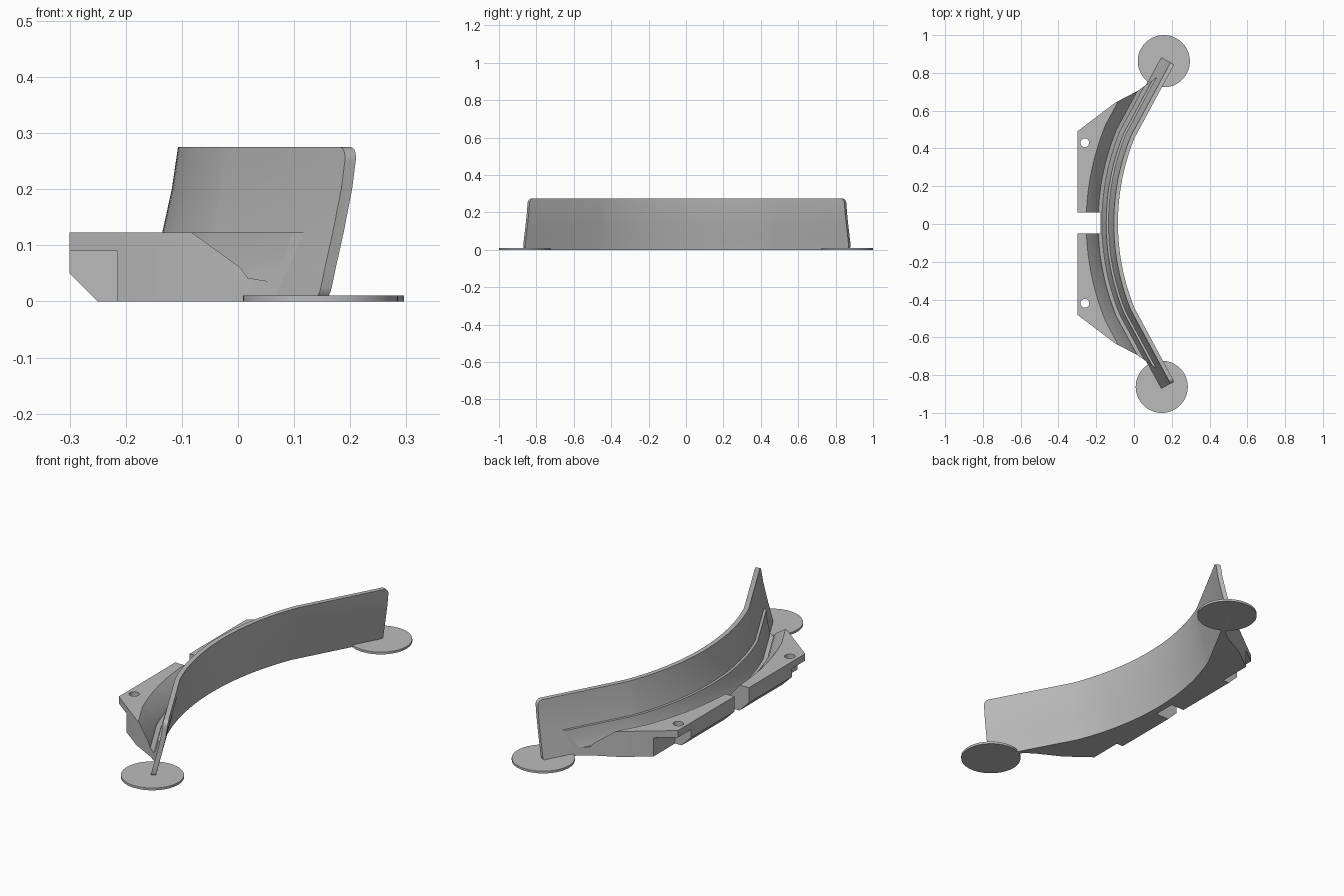
import bpy, bmesh, math
from mathutils import Vector

if "Cube" in bpy.data.objects:
    bpy.data.objects.remove(bpy.data.objects["Cube"])

grey = bpy.data.materials.new("plain_grey")
grey.use_nodes = True
colour = (0.5, 0.5, 0.5, 1)
grey.diffuse_color = colour
grey.node_tree.nodes["Principled BSDF"].inputs["Base Color"].default_value = colour

SHIFT = 0.005    # the whole part sits slightly towards +y


def finish(bm, name):
    bmesh.ops.recalc_face_normals(bm, faces=bm.faces[:])
    mesh = bpy.data.meshes.new(name)
    bm.to_mesh(mesh)
    bm.free()
    mesh.materials.append(grey)
    ob = bpy.data.objects.new(name, mesh)
    bpy.context.collection.objects.link(ob)
    return ob


def smooth(ob, degrees):
    bpy.ops.object.select_all(action='DESELECT')
    ob.select_set(True)
    bpy.context.view_layer.objects.active = ob
    bpy.ops.object.shade_smooth_by_angle(angle=math.radians(degrees))


# Plan path: an arc with a straight wing at each end
def plan_path(radius=1.2, half=0.45, steps=32):
    limit = math.asin(half / radius)
    pts = []
    for i in range(steps + 1):
        a = limit * (2 * i / steps - 1)
        pts.append(Vector((-0.085 + radius * (1 - math.cos(a)), radius * math.sin(a) + SHIFT)))
    return [Vector((0.213, -0.84 + SHIFT))] + pts + [Vector((0.213, 0.84 + SHIFT))]


def sweep(profile):
    """Sweep a closed (outward offset, height) profile along the path."""
    path = plan_path()
    bm = bmesh.new()
    rings = []
    for i, p in enumerate(path):
        dirs = []
        if i > 0:
            dirs.append((p - path[i - 1]).normalized())
        if i < len(path) - 1:
            dirs.append((path[i + 1] - p).normalized())
        t = sum(dirs, Vector((0, 0))).normalized()
        stretch = 1 / t.dot(dirs[0])
        n = Vector((-t.y, t.x)) * stretch
        rings.append([bm.verts.new((p.x + n.x * o, p.y + n.y * o, z)) for o, z in profile])
    for a, b in zip(rings, rings[1:]):
        for j in range(len(profile)):
            k = (j + 1) % len(profile)
            bm.faces.new((a[j], a[k], b[k], b[j]))
    bm.faces.new(rings[0])
    bm.faces.new(rings[-1])
    return bm, rings


def prism(name, outline, low, high, axis='Z'):
    """Extrude an outline along z, or an x-z outline along y."""
    def place(p, h):
        return (p[0], p[1], h) if axis == 'Z' else (p[0], h, p[1])
    bm = bmesh.new()
    a = [bm.verts.new(place(p, low)) for p in outline]
    b = [bm.verts.new(place(p, high)) for p in outline]
    bm.faces.new(a)
    bm.faces.new(b)
    for i in range(len(a)):
        j = (i + 1) % len(a)
        bm.faces.new((a[i], a[j], b[j], b[i]))
    return finish(bm, name)


def box(name, x0, x1, y0, y1, z0, z1):
    return prism(name, [(x0, y0), (x1, y0), (x1, y1), (x0, y1)], z0, z1)


def disc(name, x, y, radius, z0, z1, sides):
    ring = [(x + radius * math.cos(math.tau * i / sides),
             y + radius * math.sin(math.tau * i / sides)) for i in range(sides)]
    return prism(name, ring, z0, z1)


# Curved leaning blade with rounded end corners
outer = [(0.08, 0.0), (0.066, 0.06), (0.05, 0.123), (0.033, 0.2), (0.022, 0.275)]
inner = [(o - 0.022, z) for o, z in reversed(outer)]
bm, rings = sweep(outer + inner)
top, last = len(outer) - 1, len(outer) * 2 - 1
corners = [bm.edges.get((r[a], r[b])) for r in (rings[0], rings[-1])
           for a, b in ((top, top + 1), (last, 0))]
bmesh.ops.bevel(bm, geom=corners, offset=0.025, segments=5, profile=0.5, affect='EDGES')
blade = finish(bm, "curved_blade")
smooth(blade, 30)

# Mounting bracket: swept section with a channel and a thin lip behind the blade
section = [(0.047, 0.123), (0.063, 0.06), (0.077, 0), (0.42, 0), (0.42, 0.123), (0.168, 0.123),
           (0.113, 0.06), (0.105, 0.042), (0.085, 0.036), (0.07, 0.075), (0.062, 0.123)]
bm, rings = sweep(section)
bracket = finish(bm, "mounting_bracket")

half = [(-0.3, 0.485), (-0.1, 0.637), (0.02, 0.7), (0.125, 0.775), (0.4, 0.775)]
outline = [(x, y + SHIFT) for x, y in half] + [(x, SHIFT - y) for x, y in reversed(half)]
cutters = [(prism("outline_cutter", outline, -0.1, 0.3), 'INTERSECT'),
           (box("gap_cutter", -0.5, -0.178, -0.05, 0.06, -0.1, 0.3), 'DIFFERENCE'),
           (prism("chamfer_cutter", [(-0.32, 0.07), (-0.32, -0.02), (-0.23, -0.02)],
                  -0.9, 0.9, 'Y'), 'DIFFERENCE')]
for s in (-1, 1):
    near, far = sorted((s * 0.385 + SHIFT, s * 0.8 + SHIFT))
    cutters.append((box("notch_cutter", -0.4, -0.215, near, far, -0.1, 0.09), 'DIFFERENCE'))
    cutters.append((disc("hole_cutter", -0.26, s * 0.425 + SHIFT, 0.023, -0.1, 0.3, 24),
                    'DIFFERENCE'))

for cutter, operation in cutters:
    cutter.hide_render = True
    mod = bracket.modifiers.new(cutter.name, 'BOOLEAN')
    mod.object, mod.operation, mod.solver = cutter, operation, 'EXACT'

# Bake the cuts and drop the cutters
depsgraph = bpy.context.evaluated_depsgraph_get()
baked = bpy.data.meshes.new_from_object(bracket.evaluated_get(depsgraph))
bracket.modifiers.clear()
bracket.data = baked
for cutter, operation in cutters:
    bpy.data.objects.remove(cutter)
smooth(bracket, 20)

# Flat round feet under the blade ends
for name, x, y in (("front_foot_disc", 0.147, -0.862), ("back_foot_disc", 0.158, 0.862)):
    smooth(disc(name, x, y, 0.138, 0, 0.011, 64), 30)
